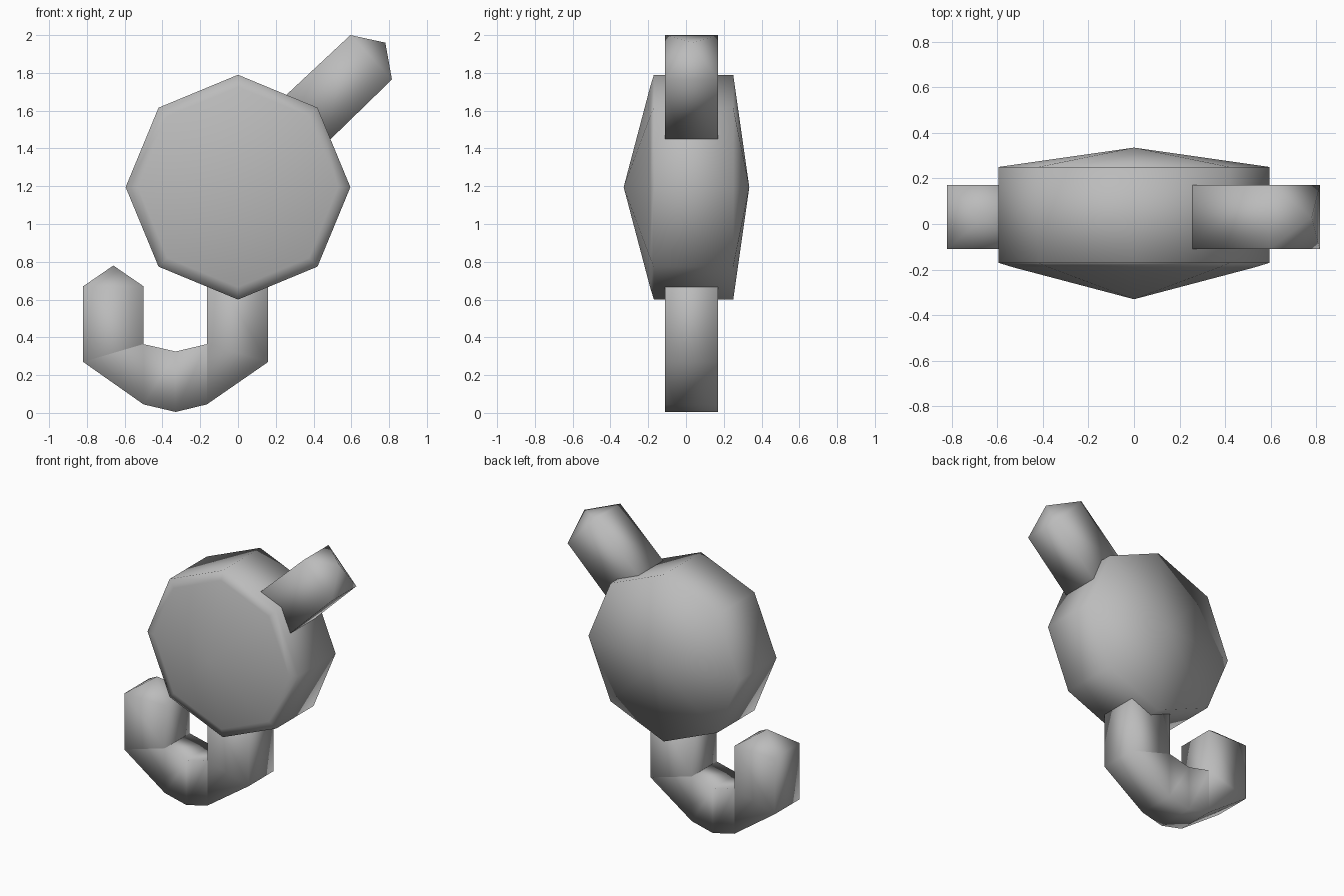
import bpy, bmesh, math

cube = bpy.data.objects.get("Cube")
if cube:
    bpy.data.objects.remove(cube)

grey = bpy.data.materials.new("plain grey")
grey.use_nodes = True
colour = (0.5, 0.5, 0.5, 1)
grey.diffuse_color = colour
grey.node_tree.nodes["Principled BSDF"].inputs["Base Color"].default_value = colour


def finish(name, bm):
    """Turn a bmesh into a smooth grey object."""
    bmesh.ops.remove_doubles(bm, verts=bm.verts, dist=0.001)
    bmesh.ops.recalc_face_normals(bm, faces=bm.faces)
    mesh = bpy.data.meshes.new(name)
    bm.to_mesh(mesh)
    bm.free()
    mesh.materials.append(grey)
    for poly in mesh.polygons:
        poly.use_smooth = True
    bpy.context.collection.objects.link(bpy.data.objects.new(name, mesh))


def square_bar(name, pairs, tip):
    """Skin a four-sided bar through pairs of (x, z) edges, ending in a pyramid tip."""
    bm = bmesh.new()
    rings = []
    for a, b in pairs:
        corners = [(a, -0.11), (a, 0.17), (b, 0.17), (b, -0.11)]
        rings.append([bm.verts.new((p[0], y, p[1])) for p, y in corners])
    for r, s in zip(rings, rings[1:]):
        for i in range(4):
            j = (i + 1) % 4
            bm.faces.new((r[i], r[j], s[j], s[i]))
    bm.faces.new(rings[0])
    apex = bm.verts.new((tip[0], 0.03, tip[1]))
    for i in range(4):
        bm.faces.new((rings[-1][i], rings[-1][(i + 1) % 4], apex))
    finish(name, bm)


# Eight-sided body with a shallow cone on each face and a narrow front rim
bm = bmesh.new()
rings = []
for radius, y in [(0.53, -0.19), (0.595, -0.17), (0.595, 0.25)]:
    angles = [i * math.pi / 4 for i in range(8)]
    rings.append([bm.verts.new((radius * math.cos(t), y, 1.195 + radius * math.sin(t)))
                  for t in angles])
front = bm.verts.new((0, -0.33, 1.195))
back = bm.verts.new((0, 0.335, 1.195))
for i in range(8):
    j = (i + 1) % 8
    for r, s in zip(rings, rings[1:]):
        bm.faces.new((r[i], r[j], s[j], s[i]))
    bm.faces.new((rings[0][i], rings[0][j], front))
    bm.faces.new((rings[-1][i], rings[-1][j], back))
finish("body", bm)

# Slanted handle at the upper left
square_bar("handle", [((0.22, 1.65), (0.45, 1.41)), ((0.595, 2.0), (0.815, 1.765))],
           (0.78, 1.96))

# Hook below the body, from the stem round to the tip
square_bar("hook", [
    ((0.16, 0.8), (-0.165, 0.8)),
    ((0.16, 0.27), (-0.165, 0.365)),
    ((-0.165, 0.045), (-0.165, 0.364)),
    ((-0.33, 0.005), (-0.33, 0.325)),
    ((-0.5, 0.045), (-0.5, 0.364)),
    ((-0.82, 0.27), (-0.5, 0.365)),
    ((-0.82, 0.67), (-0.5, 0.67)),
], (-0.66, 0.78))
